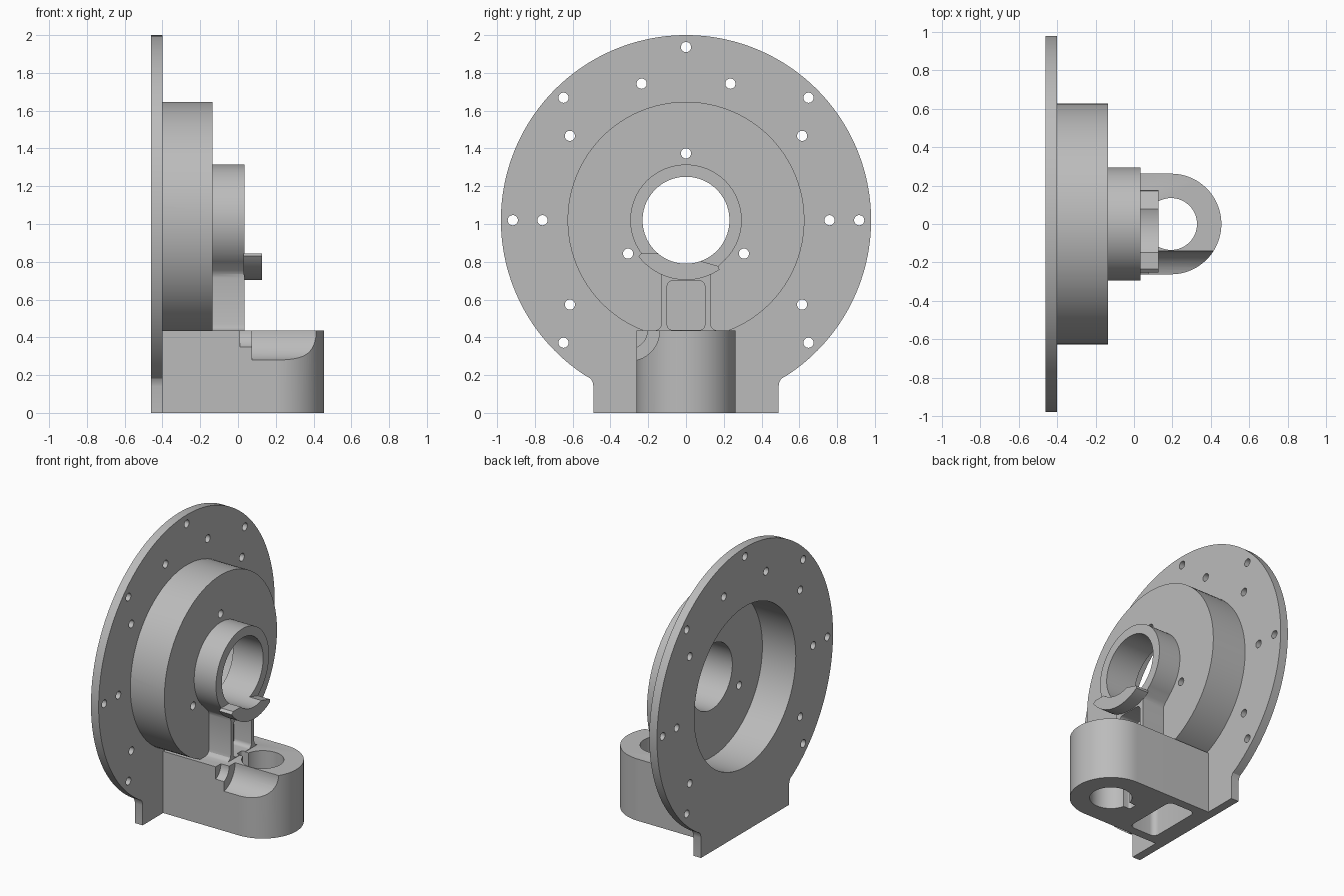
import bpy, bmesh, math
from math import cos, sin, pi, radians

if "Cube" in bpy.data.objects:
    bpy.data.objects.remove(bpy.data.objects["Cube"])

ZC = 1.02  # height of the main axis

grey = bpy.data.materials.new("cast_grey")
grey.diffuse_color = (0.5, 0.5, 0.5, 1)
grey.use_nodes = True
grey.node_tree.nodes["Principled BSDF"].inputs["Base Color"].default_value = grey.diffuse_color


def prism(name, pts, a, b, axis):
    """Extrude a 2D outline from a to b: axis X uses (y, z), axis Z uses (x, y)."""
    place = (lambda u, v, t: (t, u, v)) if axis == 'X' else (lambda u, v, t: (u, v, t))
    bm = bmesh.new()
    lo = [bm.verts.new(place(u, v, a)) for u, v in pts]
    hi = [bm.verts.new(place(u, v, b)) for u, v in pts]
    bm.faces.new(lo)
    bm.faces.new(hi)
    n = len(pts)
    for i in range(n):
        j = (i + 1) % n
        bm.faces.new((lo[i], lo[j], hi[j], hi[i]))
    bmesh.ops.recalc_face_normals(bm, faces=bm.faces)
    me = bpy.data.meshes.new(name)
    bm.to_mesh(me)
    bm.free()
    me.materials.append(grey)
    ob = bpy.data.objects.new(name, me)
    bpy.context.collection.objects.link(ob)
    return ob


def arc(cu, cv, r, a0, a1, n):
    return [(cu + r * cos(radians(a0 + (a1 - a0) * i / n)),
             cv + r * sin(radians(a0 + (a1 - a0) * i / n))) for i in range(n + 1)]


def circle(cu, cv, r, n=96):
    return arc(cu, cv, r, 0, 360, n)[:-1]


def round_rect(u0, u1, v0, v1, r):
    return (arc(u1 - r, v1 - r, r, 0, 90, 6) + arc(u0 + r, v1 - r, r, 90, 180, 6)
            + arc(u0 + r, v0 + r, r, 180, 270, 6) + arc(u1 - r, v0 + r, r, 270, 360, 6))


def mirrored(half):
    return half + [(-u, v) for u, v in reversed(half)]


def combine(target, tool, operation):
    mod = target.modifiers.new("join", 'BOOLEAN')
    mod.object = tool
    mod.operation = operation
    mod.solver = 'EXACT'
    bpy.context.view_layer.objects.active = target
    bpy.ops.object.modifier_apply(modifier=mod.name)
    bpy.data.objects.remove(tool, do_unlink=True)


# Round flange running into a flat foot
a0 = math.degrees(math.acos(0.53 / 0.98))
foot_half = [(0.49, 0), (0.49, 0.14), (0.494, 0.163), (0.505, 0.182)]
flange = foot_half + arc(0, ZC, 0.98, -a0, 180 + a0, 140) + [(-u, v) for u, v in reversed(foot_half)]
body = prism("bearing_housing", flange, -0.46, -0.40, 'X')

# Boss, hub, web column, round-ended base block and catch lip
block = arc(0.193, 0, 0.262, -90, 90, 48) + [(-0.43, 0.262), (-0.43, -0.262)]
column = mirrored([(0.17, 0.41), (0.165, 0.435), (0.145, 0.443), (0.134, 0.455), (0.13, 0.475),
                   (0.13, 0.715), (0.134, 0.735), (0.15, 0.755), (0.18, 0.784), (0.215, 0.82),
                   (0.1, 0.9)])
lip = arc(0, ZC, 0.316, 217, 304, 30)
lip = ([(-0.1, 0.845), (-0.235, 0.845)] + lip
       + [(0.172, 0.777), (0.08, 0.803), (0.03, 0.82)])
for part in (prism("boss", circle(0, ZC, 0.627), -0.43, -0.135, 'X'),
             prism("hub", circle(0, ZC, 0.295), -0.17, 0.035, 'X'),
             prism("base_block", block, 0, 0.435, 'Z'),
             prism("column", column, -0.16, 0.035, 'X'),
             prism("lip", lip, 0.03, 0.127, 'X')):
    combine(body, part, 'UNION')

# Rear cavity, bore, post hole with key slot, pockets and side scoop
cuts = [prism("cavity", circle(0, ZC, 0.565), -0.6, -0.20, 'X'),
        prism("bore", circle(0, ZC, 0.23), -0.6, 0.5, 'X'),
        prism("post_hole", circle(0.193, 0, 0.135, 64), -0.1, 0.6, 'Z'),
        prism("key_slot", round_rect(0.01, 0.12, -0.03, 0.03, 0.015), -0.1, 0.433, 'Z'),
        prism("key_slot_top", round_rect(0.01, 0.12, -0.03, 0.03, 0.015), 0.42, 0.5, 'Z'),
        prism("under_pocket", round_rect(-0.34, -0.13, -0.2, 0.2, 0.04), -0.1, 0.375, 'Z'),
        prism("column_pocket", round_rect(-0.1, 0.1, 0.438, 0.70, 0.03), -0.10, 0.03501, 'X'),
        prism("scoop", circle(-0.30, 0.435, 0.16, 64), 0.075, 0.6, 'X'),
        prism("scoop_step", circle(-0.30, 0.435, 0.095, 48), 0.01, 0.1, 'X')]

# Bolt holes on three circles (angles from the top)
bolt_rings = [(0.917, (0, 45, 90, 135, 225, 270, 315)),
              (0.76, (18, 54, 90, 126, 234, 270, 306, 342)),
              (0.354, (0, 120, 240))]
for r, angles in bolt_rings:
    for a in angles:
        y, z = r * sin(radians(a)), ZC + r * cos(radians(a))
        cuts.append(prism("bolt_hole", circle(y, z, 0.027, 24), -0.6, -0.1, 'X'))
for cutter in cuts:
    combine(body, cutter, 'DIFFERENCE')

# Smooth round walls, crisp edges
bpy.ops.object.select_all(action='DESELECT')
body.select_set(True)
bpy.context.view_layer.objects.active = body
bpy.ops.object.shade_smooth_by_angle(angle=radians(30))
